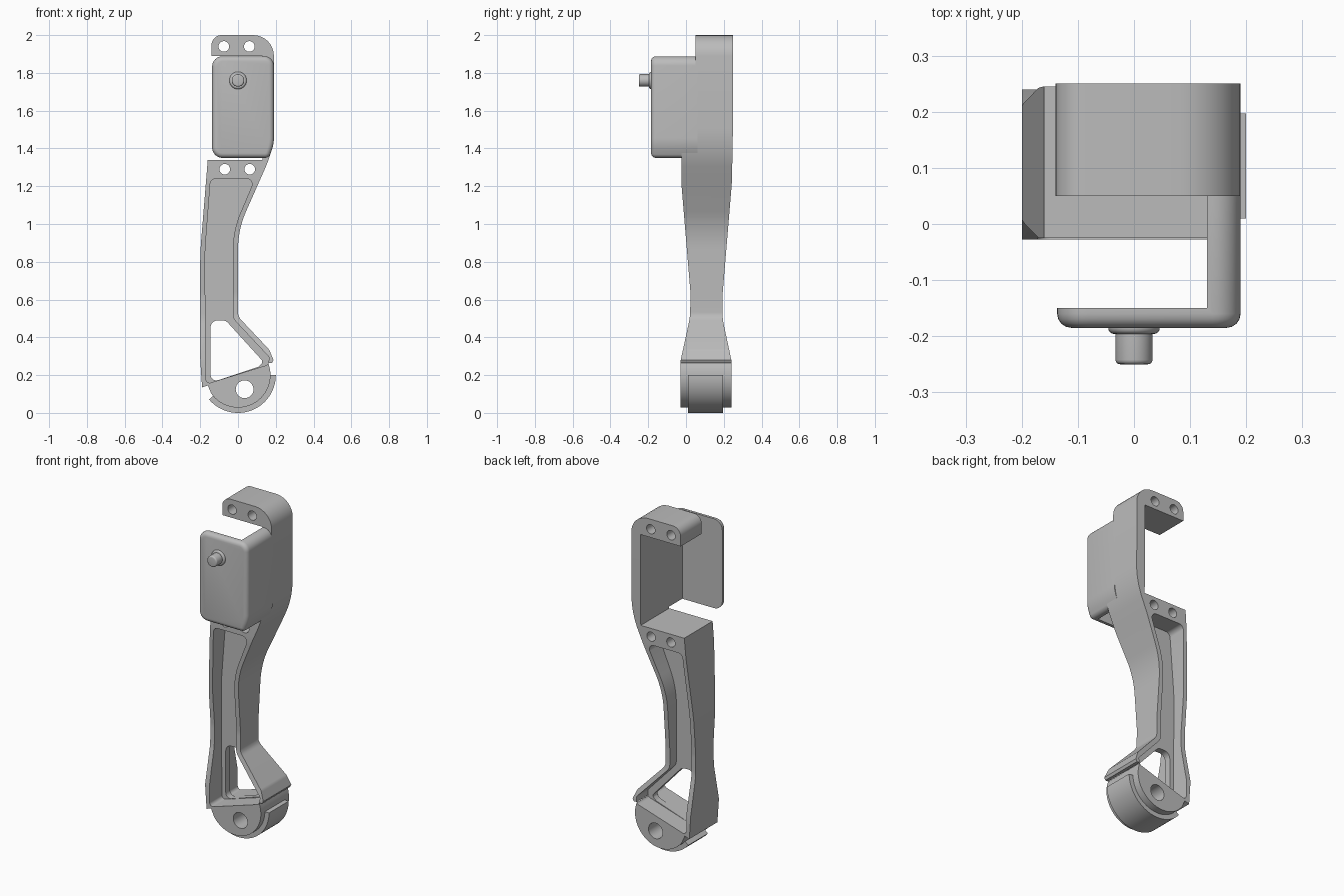
import bpy, bmesh, math
from mathutils import Vector

cube = bpy.data.objects.get("Cube")
if cube:
    bpy.data.objects.remove(cube, do_unlink=True)

grey = bpy.data.materials.new("plain grey")
grey.use_nodes = True
grey.diffuse_color = (0.5, 0.5, 0.5, 1)
grey.node_tree.nodes["Principled BSDF"].inputs["Base Color"].default_value = (0.5, 0.5, 0.5, 1)


def rounded(corners, steps=8):
    """Outline from corners (u, v, optional radius), with round corners as arcs."""
    out = []
    for i, c in enumerate(corners):
        p = Vector(c[:2])
        a = Vector(corners[i - 1][:2]) - p
        b = Vector(corners[(i + 1) % len(corners)][:2]) - p
        if len(c) < 3:
            out.append(p)
            continue
        half = a.angle(b) / 2
        t = min(c[2] / math.tan(half), 0.48 * min(a.length, b.length))
        r = t * math.tan(half)
        a.normalize()
        b.normalize()
        centre = p + (a + b).normalized() * r / math.sin(half)
        start = (p + a * t - centre).normalized()
        end = (p + b * t - centre).normalized()
        out += [centre + start.slerp(end, k / steps) * r for k in range(steps + 1)]
    return out


def arc(cx, cz, r, a0, a1, n):
    angles = [math.radians(a0 + (a1 - a0) * k / n) for k in range(n + 1)]
    return [(cx + r * math.cos(a), cz + r * math.sin(a)) for a in angles]


def circle(cx, cz, r):
    return arc(cx, cz, r, 0, 352.5, 47)


def box(u0, u1, v0, v1):
    return [(u0, v0), (u1, v0), (u1, v1), (u0, v1)]


def prism(name, outline, lo, hi, axis="Y", bevel=0):
    """Extrude an outline along Y (outline is x, z) or X (outline is y, z)."""
    bm = bmesh.new()
    rings = []
    for t in (lo, hi):
        rings.append([bm.verts.new((u, t, v) if axis == "Y" else (t, u, v)) for u, v in outline])
    front = bm.faces.new(rings[0])
    bm.faces.new(rings[1][::-1])
    n = len(outline)
    for i in range(n):
        j = (i + 1) % n
        bm.faces.new((rings[0][j], rings[0][i], rings[1][i], rings[1][j]))
    bmesh.ops.recalc_face_normals(bm, faces=bm.faces)
    if bevel:
        bmesh.ops.bevel(bm, geom=list(front.edges), offset=bevel, segments=4,
                        profile=0.5, affect="EDGES")
    mesh = bpy.data.meshes.new(name)
    bm.to_mesh(mesh)
    bm.free()
    mesh.materials.append(grey)
    ob = bpy.data.objects.new(name, mesh)
    bpy.context.collection.objects.link(ob)
    return ob


def activate(ob):
    bpy.ops.object.select_all(action="DESELECT")
    ob.select_set(True)
    bpy.context.view_layer.objects.active = ob


def boolean(ob, cutter, operation="DIFFERENCE"):
    mod = ob.modifiers.new("cut", "BOOLEAN")
    mod.operation, mod.solver, mod.object = operation, "EXACT", cutter
    activate(ob)
    bpy.ops.object.modifier_apply(modifier=mod.name)
    bpy.data.objects.remove(cutter, do_unlink=True)


def finish(ob):
    activate(ob)
    bpy.ops.object.shade_smooth_by_angle(angle=math.radians(28))


# Main leg: front outline, narrowed by a side outline
outline = rounded([
    (-0.14, 1.89), (-0.14, 2.0, 0.075), (0.19, 2.0, 0.11), (0.19, 1.40, 0.5),
    (0, 0.97, 0.5), (0, 0.51, 0.06), (0.165, 0.335, 0.05), (0.188, 0.28),
    (0.18, 0.265), (0.16, 0.265)])
outline += arc(0, 0.2, 0.172, 18, -145, 40)
outline += rounded([
    (-0.16, 0.145), (-0.19, 0.135), (-0.2, 0.28, 0.5), (-0.2, 0.85, 1.5),
    (-0.16, 1.34), (0.13, 1.34), (0.13, 1.89)])[0:]
leg = prism("leg", outline, -0.5, 0.5)
side = rounded([
    (0.05, 2.1), (0.05, 1.6), (-0.025, 1.6), (-0.025, 1.22, 0.8), (0.025, 0.62, 0.3),
    (0.02, 0.5, 0.3), (-0.028, 0.28), (-0.028, -0.1), (0.24, -0.1), (0.24, 0.28),
    (0.193, 0.5, 0.3), (0.193, 0.62, 0.3), (0.243, 1.22, 0.8), (0.25, 1.6), (0.25, 2.1)])
boolean(leg, prism("side_shape", side, -0.5, 0.5, "X"), "INTERSECT")

# Pockets on both faces, leaving a thin web
pocket = rounded([
    (-0.145, 1.24, 0.03), (0.09, 1.24, 0.03), (-0.027, 0.965, 0.5), (-0.027, 0.5, 0.06),
    (0.165, 0.295, 0.02), (0.16, 0.255, 0.02), (-0.17, 0.152, 0.02), (-0.175, 0.85, 1.5)])
for lo, hi in ((-0.4, 0.09), (0.13, 0.5)):
    boolean(leg, prism("pocket", pocket, lo, hi))

# Triangular window through the web
window = rounded([
    (-0.145, 0.49, 0.045), (-0.065, 0.49, 0.045), (0.135, 0.27, 0.02),
    (0.11, 0.245, 0.02), (-0.145, 0.16, 0.03)])
boolean(leg, prism("window", window, -0.4, 0.5))

# Screw holes and pivot hole
for x, z, r in ((-0.075, 1.94, 0.028), (0.06, 1.94, 0.028), (-0.07, 1.29, 0.028),
                (0.062, 1.29, 0.028), (0.035, 0.125, 0.047)):
    boolean(leg, prism("hole", circle(x, z, r), -0.4, 0.5))
finish(leg)

# Raised band around the foot
band = arc(0, 0.2, 0.2, 220, 360, 40) + arc(0, 0.2, 0.15, 360, 220, 40)
finish(prism("foot_band", band, 0.01, 0.197))

# Front cover with its side wall
cover_shape = rounded([
    (-0.137, 1.35, 0.055), (-0.137, 1.888, 0.055), (0.19, 1.888, 0.05),
    (0.19, 1.42, 0.4), (0.163, 1.35, 0.03)])
cover = prism("front_cover", cover_shape, -0.185, 0.06, bevel=0.025)
boolean(cover, prism("cover_hollow", box(-1, 0.13, 1, 3), -0.15, 1))
finish(cover)

# Knob with a flared collar
finish(prism("knob", circle(0, 1.76, 0.033), -0.25, -0.18, bevel=0.008))
finish(prism("knob_collar", circle(0, 1.76, 0.046), -0.196, -0.18, bevel=0.011))
